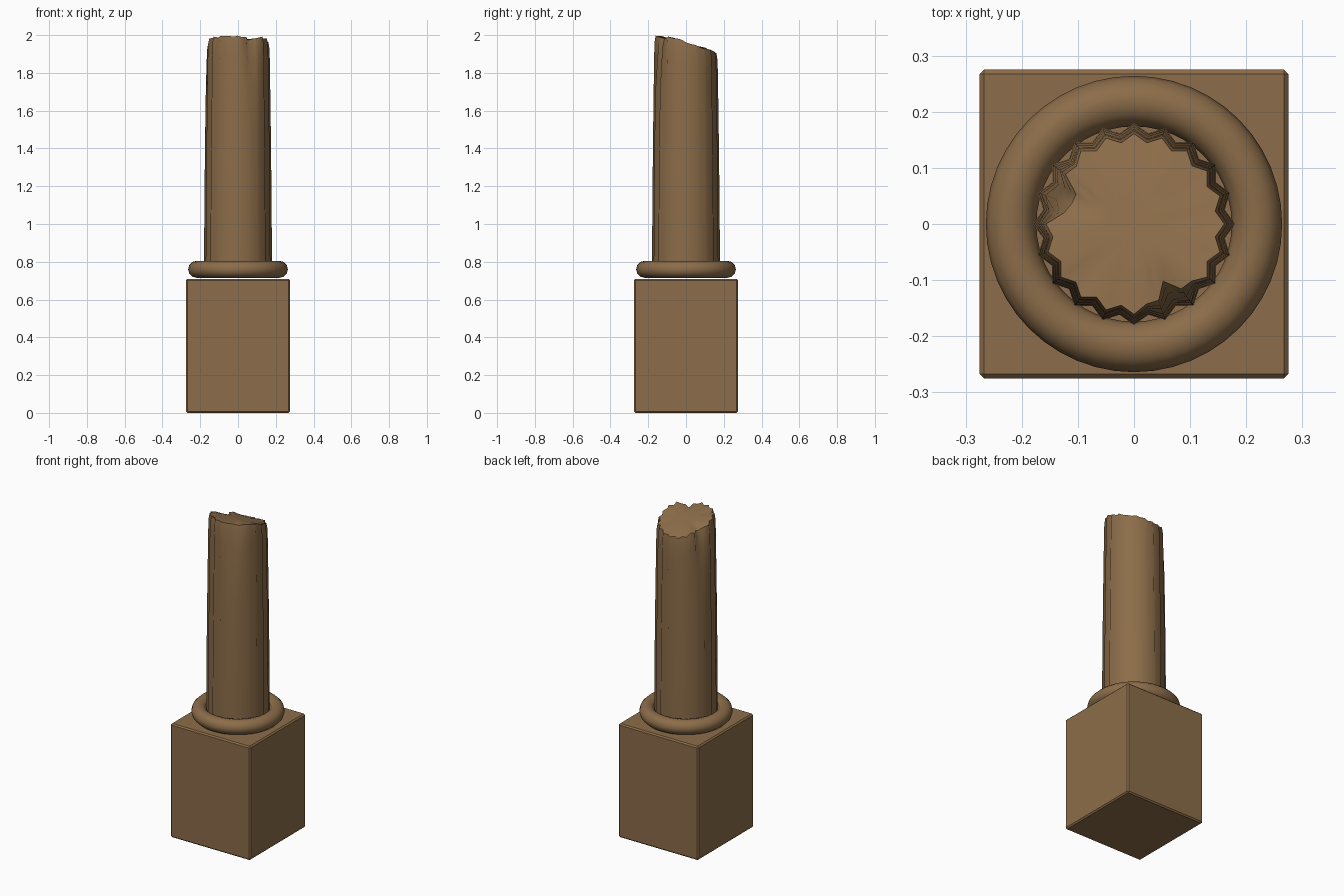
import bpy, bmesh, math, random

cube = bpy.data.objects.get("Cube")
if cube:
    bpy.data.objects.remove(cube, do_unlink=True)

random.seed(4)
COLOUR = (0.262, 0.152, 0.067, 1)
stone = bpy.data.materials.new("brown_stone")
stone.use_nodes = True
stone.diffuse_color = COLOUR
bsdf = next(n for n in stone.node_tree.nodes if n.type == 'BSDF_PRINCIPLED')
bsdf.inputs["Base Color"].default_value = COLOUR
bsdf.inputs["Roughness"].default_value = 0.8

# Plinth: tall block with narrow chamfered edges
bpy.ops.mesh.primitive_cube_add(size=1, location=(0, 0, 0.355))
plinth = bpy.context.object
plinth.name = "plinth"
plinth.scale = (0.55, 0.55, 0.71)
bpy.ops.object.transform_apply(location=False, rotation=False, scale=True)
bevel = plinth.modifiers.new("chamfer", 'BEVEL')
bevel.width = 0.008
bevel.segments = 1
plinth.data.materials.append(stone)

# Base ring: rounded moulding on the plinth
bpy.ops.mesh.primitive_torus_add(major_radius=0.219, minor_radius=0.045,
                                 major_segments=48, minor_segments=12,
                                 location=(0, 0, 0.76))
ring = bpy.context.object
ring.name = "base_ring"
bpy.ops.object.shade_smooth()
ring.data.materials.append(stone)

# Shaft: fluted, tapering and broken off on a slope
FLUTES = 20
COUNT = FLUTES * 2
# Chips in the rim: angle in degrees, angular width, inward cut, drop
CHIPS = [(-63, 11, 0.22, 0.02), (160, 13, 0.28, 0.03)]


def chip(angle, item):
    diff = (math.degrees(angle) - item[0] + 180) % 360 - 180
    return math.exp(-(diff / item[1]) ** 2)


def break_height(x, y):
    return 1.967 - 0.29 * y - 0.55 * y * y


bm = bmesh.new()
angles = [2 * math.pi * i / COUNT for i in range(COUNT)]
jitter = [random.uniform(-0.008, 0.004) for _ in angles]
# Each row: share of the height, outer radius, strength of the chips
ROWS = [(0, 0.18, 0), (0.3, 0.178, 0), (0.6, 0.174, 0), (0.78, 0.171, 0.1),
        (0.9, 0.169, 0.5), (0.97, 0.167, 0.8), (1, 0.161, 1)]
rings = []
for share, radius, strength in ROWS:
    row = []
    for i, a in enumerate(angles):
        cut = sum(chip(a, c) * c[2] for c in CHIPS) * strength
        drop = sum(chip(a, c) * c[3] for c in CHIPS) * strength
        r = radius * (1 if i % 2 == 0 else 0.91) * (1 - cut)
        x, y = r * math.cos(a), r * math.sin(a)
        top = min(2.0, break_height(x, y) + jitter[i]) - drop
        row.append(bm.verts.new((x, y, 0.74 + (top - 0.74) * share)))
    rings.append(row)

# Broken top surface closing towards the middle
for scale in (0.65, 0.3):
    row = []
    for v in rings[len(ROWS) - 1]:
        x, y = v.co.x * scale, v.co.y * scale
        row.append(bm.verts.new((x, y, break_height(x, y) - 0.006)))
    rings.append(row)

for level, (low, high) in enumerate(zip(rings, rings[1:])):
    for i in range(COUNT):
        j = (i + 1) % COUNT
        face = bm.faces.new((low[i], low[j], high[j], high[i]))
        face.smooth = True
centre = bm.verts.new((0, 0, break_height(0, 0) - 0.008))
for i in range(COUNT):
    bm.faces.new((rings[-1][i], rings[-1][(i + 1) % COUNT], centre)).smooth = True
bm.faces.new(list(reversed(rings[0])))

# Keep the broken rim crisp
rim = rings[len(ROWS) - 1]
for i in range(COUNT):
    bm.edges.get((rim[i], rim[(i + 1) % COUNT])).smooth = False

mesh = bpy.data.meshes.new("broken_shaft")
bm.to_mesh(mesh)
bm.free()
mesh.materials.append(stone)
shaft = bpy.data.objects.new("broken_shaft", mesh)
bpy.context.collection.objects.link(shaft)
